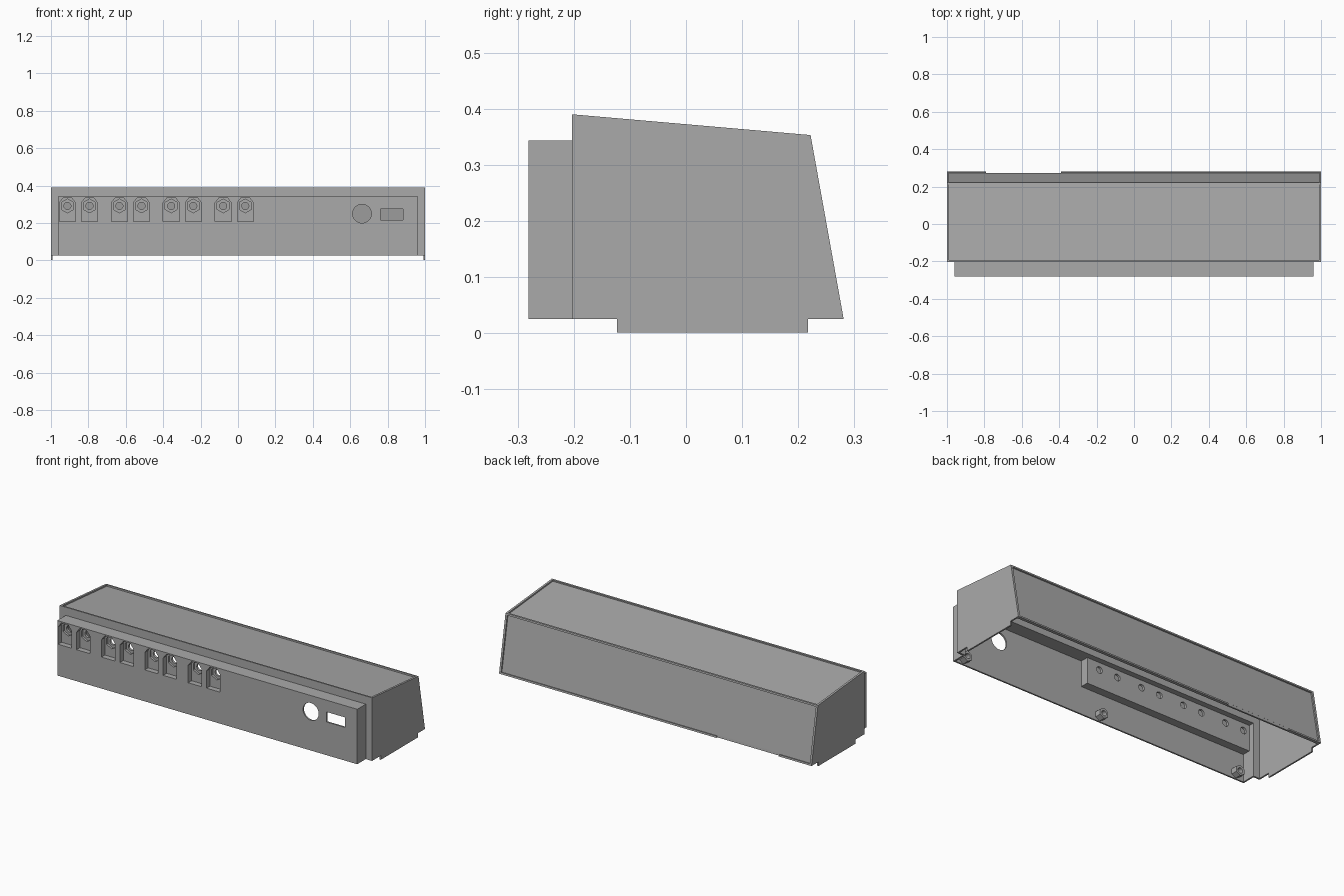
import bpy, bmesh, math
from mathutils import Vector

if "Cube" in bpy.data.objects:
    bpy.data.objects.remove(bpy.data.objects["Cube"], do_unlink=True)

grey = bpy.data.materials.new("plain grey")
grey.use_nodes = True
colour = (0.4, 0.4, 0.4, 1)
grey.diffuse_color = colour
grey.node_tree.nodes["Principled BSDF"].inputs["Base Color"].default_value = colour


def prism(name, points, shift):
    """Extrude a flat polygon of 3D points along shift."""
    bm = bmesh.new()
    face = bm.faces.new([bm.verts.new(p) for p in points])
    side = bmesh.ops.extrude_face_region(bm, geom=[face])["geom"]
    verts = [v for v in side if isinstance(v, bmesh.types.BMVert)]
    bmesh.ops.translate(bm, verts=verts, vec=shift)
    bmesh.ops.recalc_face_normals(bm, faces=bm.faces)
    mesh = bpy.data.meshes.new(name)
    bm.to_mesh(mesh)
    bm.free()
    mesh.materials.append(grey)
    obj = bpy.data.objects.new(name, mesh)
    bpy.context.collection.objects.link(obj)
    return obj


def along_x(name, profile, x0, x1):
    return prism(name, [(x0, y, z) for y, z in profile], (x1 - x0, 0, 0))


def along_y(name, profile, y0, y1):
    return prism(name, [(x, y0, z) for x, z in profile], (0, y1 - y0, 0))


def box(name, x0, x1, y0, y1, z0, z1):
    return along_x(name, [(y0, z0), (y1, z0), (y1, z1), (y0, z1)], x0, x1)


def ring(x, z, radius, sides):
    """Regular polygon in the xz plane with a point at the top."""
    return [(x + radius * math.sin(i * math.tau / sides),
             z + radius * math.cos(i * math.tau / sides)) for i in range(sides)]


def combine(target, other, operation):
    mod = target.modifiers.new("join", "BOOLEAN")
    mod.operation = operation
    mod.solver = "EXACT"
    mod.object = other
    bpy.context.view_layer.objects.active = target
    bpy.ops.object.modifier_apply(modifier=mod.name)
    bpy.data.objects.remove(other, do_unlink=True)


def cut(other):
    combine(housing, other, "DIFFERENCE")


def add(other):
    combine(housing, other, "UNION")


# Sloped body and the stepped front box
FRONT_TOP, BACK_TOP, BACK_LOW = (-0.203, 0.39), (0.222, 0.353), (0.281, 0.025)
housing = along_x("housing", [(-0.203, 0.025), FRONT_TOP, BACK_TOP, BACK_LOW], -1, 1)
add(box("front_box", -0.96, 0.96, -0.281, -0.15, 0.025, 0.343))

# Hollow inside, open underneath
cut(along_x("body_void", [(-0.193, -0.05), (-0.193, 0.372), (0.207, 0.336),
                          (0.276, -0.05)], -0.991, 0.991))
cut(box("front_void", -0.951, 0.951, -0.272, -0.15, -0.05, 0.334))


# Shallow recessed panels on the top and back
def panel_recess(a, b, margin, depth):
    a, b = Vector(a), Vector(b)
    d = (b - a).normalized()
    n = Vector((-d.y, d.x))
    a, b = a + d * margin, b - d * margin
    cut(along_x("recess", [a - n * depth, b - n * depth, b + n * 0.02, a + n * 0.02],
                -0.988, 0.988))


panel_recess(FRONT_TOP, BACK_TOP, 0.01, 0.008)
panel_recess(BACK_TOP, BACK_LOW, 0.01, 0.008)
cut(along_x("rim_notch", [(0.2728, 0.02), (0.3, 0.02), (0.3, 0.04), (0.2698, 0.04)],
            -0.79, -0.39))

# Inner block that carries the sockets
add(box("socket_block", -0.955, 0.12, -0.277, -0.225, 0.185, 0.338))

# Front pockets with a hexagonal seat and a through hole
for pair in (-0.853, -0.575, -0.298, -0.02):
    for x in (pair - 0.059, pair + 0.059):
        pocket = [(x - 0.043, 0.207), (x + 0.043, 0.207), (x + 0.043, 0.308),
                  (x + 0.022, 0.335), (x - 0.022, 0.335), (x - 0.043, 0.308)]
        cut(along_y("pocket", pocket, -0.3, -0.25))
        cut(along_y("nut_seat", ring(x, 0.291, 0.037, 6), -0.26, -0.238))
        cut(along_y("socket_hole", ring(x, 0.291, 0.019, 20), -0.26, -0.2))

# Round and rectangular openings in the front
cut(along_y("round_opening", ring(0.663, 0.25, 0.05, 40), -0.3, -0.25))
cut(box("slot_opening", 0.763, 0.882, -0.3, -0.25, 0.217, 0.275))
housing.data.materials.clear()
housing.data.materials.append(grey)

# Screw bosses low on the inside of the front
for name, x in (("right", -0.9), ("middle", 0), ("left", 0.9)):
    boss = along_y(name + "_screw_boss", ring(x, 0.058, 0.03, 6), -0.274, -0.235)
    combine(boss, along_y("bore", ring(x, 0.058, 0.015, 16), -0.262, -0.2), "DIFFERENCE")

# Thin skirts under the end walls
for name, x0 in (("right", -1), ("left", 0.991)):
    box(name + "_skirt", x0, x0 + 0.009, -0.123, 0.217, 0.001, 0.026)
